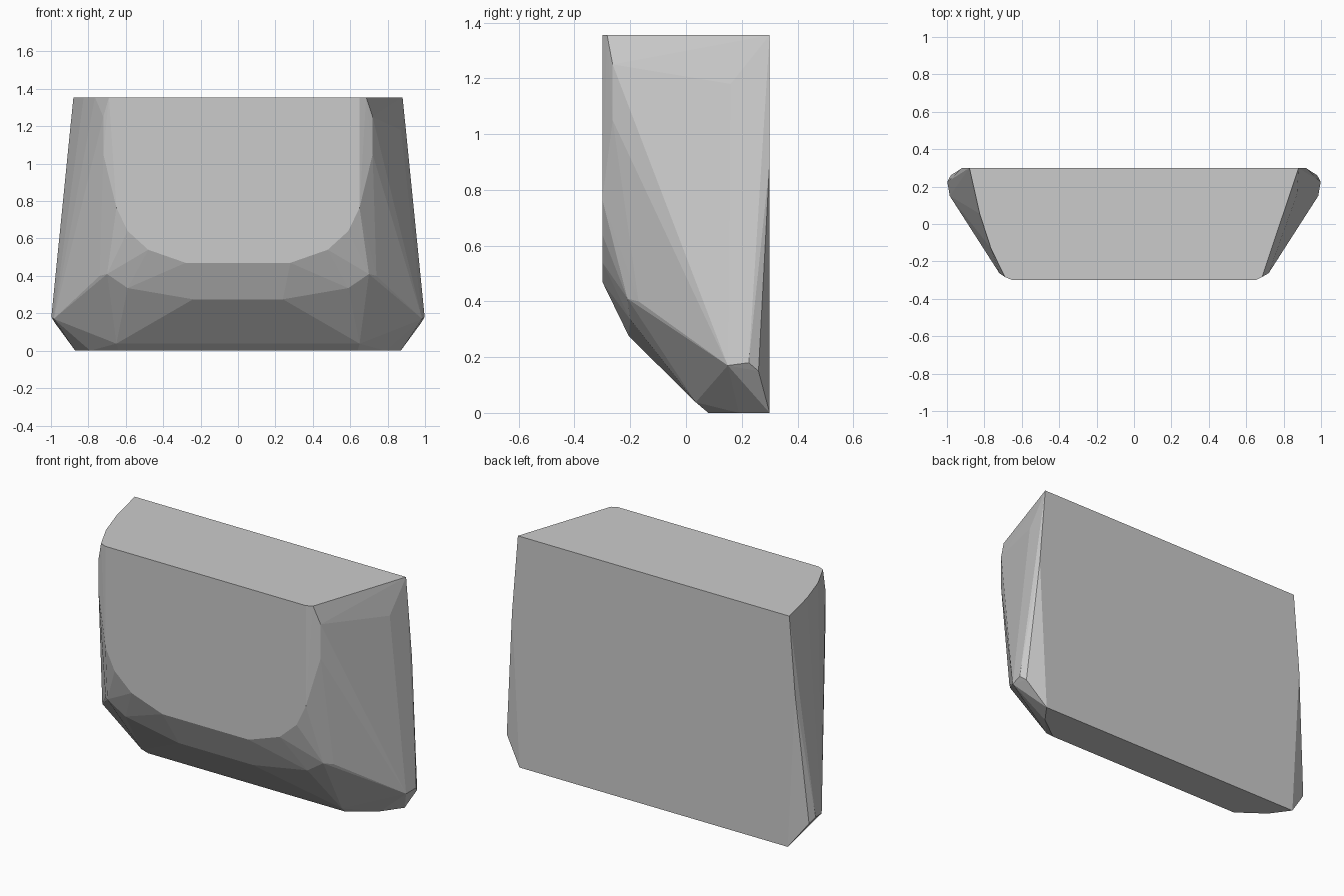
import bpy, bmesh, math

pts = []

def both(*ps):
    """Add points on both sides of x = 0."""
    for x, y, z in ps:
        pts.extend([(x, y, z), (-x, y, z)])

# flat front panel with rounded lower corners
both(*[(x, -0.30, z) for x, z in
       ((0.65, 1.355), (0.65, 0.765), (0.59, 0.64), (0.48, 0.54), (0.28, 0.47))])
# bevel ring around the front panel
both((0.72, -0.263, 1.25), (0.72, -0.263, 1.05), (0.685, -0.265, 0.77),
     (0.70, -0.21, 0.41), (0.74, -0.17, 0.40),
     (0.59, -0.20, 0.335), (0.24, -0.205, 0.275))
# sloping underside and foot
both((0.65, 0.035, 0.038), (0.46, 0.08, 0.0), (0.64, 0.08, 0.0),
     (0.79, 0.19, 0.0), (0.87, 0.30, 0.0), (0.80, 0.04, 0.16))
# widest lower corners
both((0.985, 0.15, 0.17), (0.998, 0.225, 0.18), (0.98, 0.26, 0.15))
# back edge
both((0.88, 0.30, 1.355), (0.918, 0.30, 0.90))
# top rim: bowed on the left, chamfered below on the right
pts += [(-0.825, 0.055, 1.355), (-0.765, -0.13, 1.355), (-0.69, -0.283, 1.355),
        (0.685, -0.283, 1.355), (0.805, 0.0, 1.24), (0.872, 0.16, 1.18)]

# faceted block as the hull of the outline points
bm = bmesh.new()
for p in pts:
    bm.verts.new(p)
res = bmesh.ops.convex_hull(bm, input=bm.verts[:])
loose = [v for v in bm.verts if not v.link_faces]
bmesh.ops.delete(bm, geom=loose, context='VERTS')
bmesh.ops.dissolve_limit(bm, angle_limit=math.radians(0.5),
                         verts=bm.verts[:], edges=bm.edges[:])
bmesh.ops.recalc_face_normals(bm, faces=bm.faces[:])
mesh = bpy.data.meshes.new("faceted_block")
bm.to_mesh(mesh)
bm.free()
block = bpy.data.objects.new("faceted_block", mesh)
bpy.context.collection.objects.link(block)
